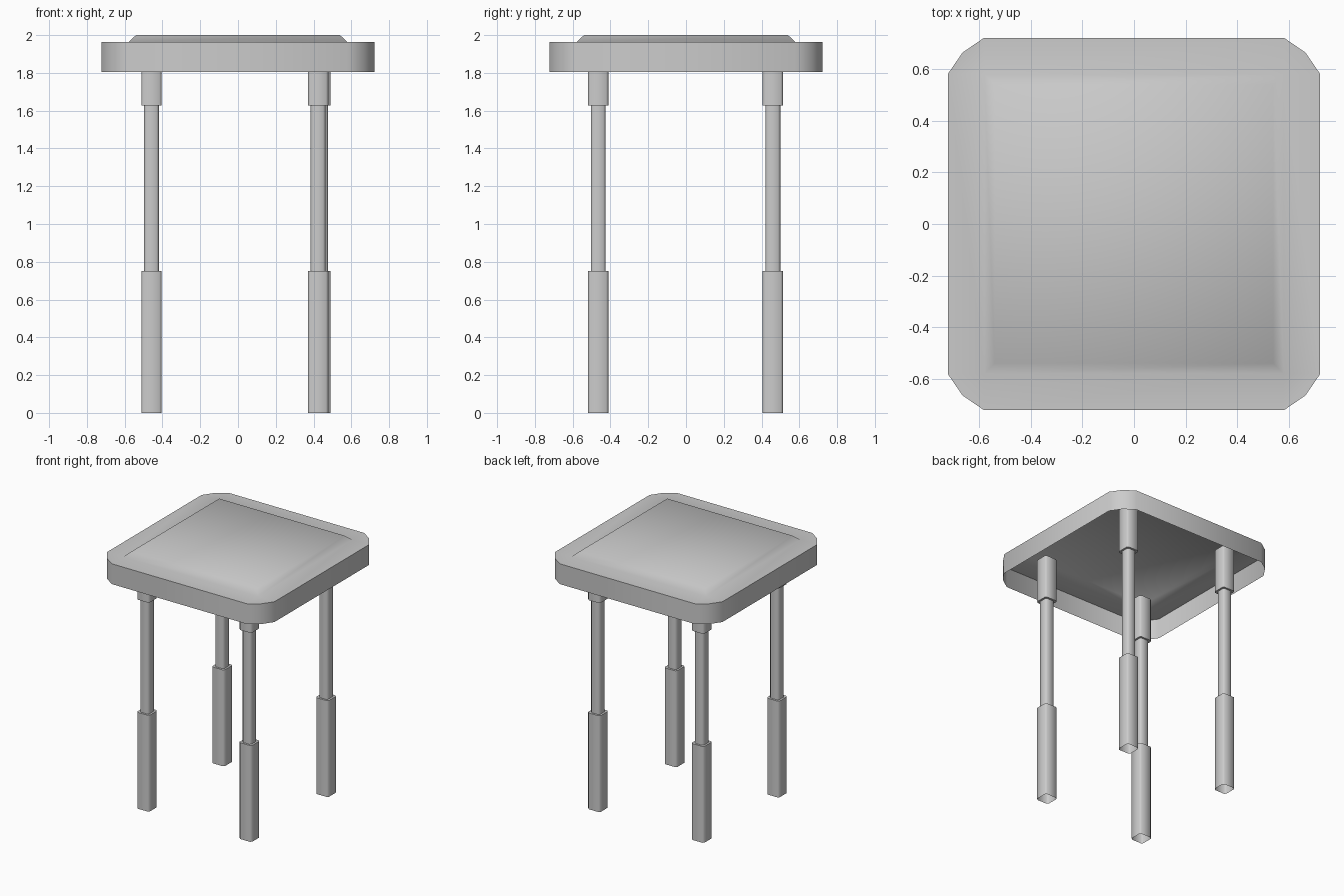
import bpy, bmesh, math

cube = bpy.data.objects.get("Cube")
if cube:
    bpy.data.objects.remove(cube, do_unlink=True)

grey = bpy.data.materials.new("plain grey")
grey.use_nodes = True
grey.diffuse_color = (0.6, 0.6, 0.6, 1)
grey.node_tree.nodes["Principled BSDF"].inputs["Base Color"].default_value = grey.diffuse_color


def finish(bm, name):
    bmesh.ops.recalc_face_normals(bm, faces=bm.faces)
    mesh = bpy.data.meshes.new(name)
    bm.to_mesh(mesh)
    bm.free()
    mesh.materials.append(grey)
    obj = bpy.data.objects.new(name, mesh)
    bpy.context.collection.objects.link(obj)
    bpy.ops.object.select_all(action='DESELECT')
    bpy.context.view_layer.objects.active = obj
    obj.select_set(True)
    bpy.ops.object.shade_smooth_by_angle(angle=math.radians(50))
    return obj


def square_ring(bm, half, cut, z, middle=0.0):
    """Square outline with clipped corners; middle pushes out a corner midpoint."""
    corner = [(half, half - cut), (half - cut, half)]
    if middle:
        corner.insert(1, (middle, middle))
    verts = []
    for turn in range(4):
        c, s = [(1, 0), (0, 1), (-1, 0), (0, -1)][turn]
        verts += [bm.verts.new((x * c - y * s, x * s + y * c, z)) for x, y in corner]
    return verts


def bridge(bm, low, high):
    n = len(low)
    for i in range(n):
        j = (i + 1) % n
        bm.faces.new((low[i], low[j], high[j], high[i]))


# Seat shell: open underneath, with a raised bevelled panel
bm = bmesh.new()
bottom = square_ring(bm, 0.722, 0.14, 1.805, 0.665)
rim = square_ring(bm, 0.722, 0.14, 1.963, 0.665)
bridge(bm, bottom, rim)
panel = []
for half, z in ((0.58, 1.963), (0.54, 2.0)):
    panel.append([bm.verts.new((x * half, y * half, z))
                  for x, y in ((1, 1), (-1, 1), (-1, -1), (1, -1))])
base, top = panel
bridge(bm, base, top)
bm.faces.new(top)
for i in range(4):
    a, b, c = rim[3 * i:3 * i + 3]
    nxt = rim[(3 * i + 3) % 12]
    bm.faces.new((a, b, c, base[i]))
    bm.faces.new((c, nxt, base[(i + 1) % 4], base[i]))
finish(bm, "seat")

# Legs: square tubes open at the foot, slim in the middle, with an upper collar
SECTIONS = ((0.054, 0), (0.054, 0.75), (0.039, 0.75),
            (0.039, 1.628), (0.054, 1.628), (0.054, 1.97))
LEGS = {
    "front_right_leg": (-0.458, -0.465),
    "front_left_leg": (0.424, -0.465),
    "back_right_leg": (-0.458, 0.46),
    "back_left_leg": (0.437, 0.46),
}
for name, (x, y) in LEGS.items():
    bm = bmesh.new()
    rings = [square_ring(bm, half, 0.012, z) for half, z in SECTIONS]
    for low, high in zip(rings, rings[1:]):
        bridge(bm, low, high)
    leg = finish(bm, name)
    leg.location = (x, y, 0)
